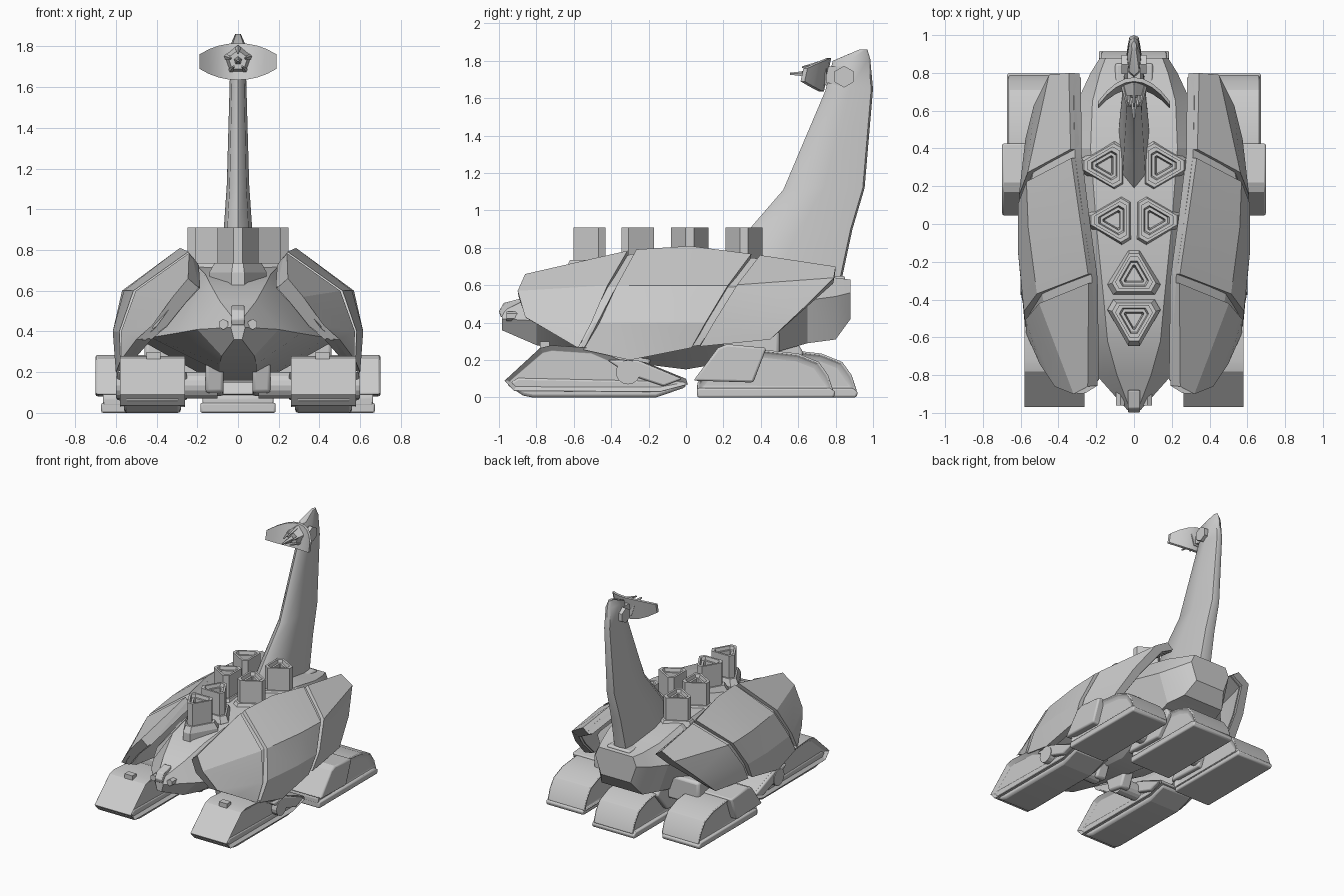
import bpy, bmesh
from math import radians, sin, cos, pi
from mathutils import Vector, Matrix

if "Cube" in bpy.data.objects:
    bpy.data.objects.remove(bpy.data.objects["Cube"])


def finish(name, bm, mirror=False, bevel=0.0):
    bmesh.ops.recalc_face_normals(bm, faces=bm.faces)
    me = bpy.data.meshes.new(name)
    bm.to_mesh(me)
    bm.free()
    ob = bpy.data.objects.new(name, me)
    bpy.context.collection.objects.link(ob)
    if bevel:
        b = ob.modifiers.new("bevel", 'BEVEL')
        b.width, b.segments, b.limit_method = bevel, 2, 'ANGLE'
        b.angle_limit = radians(35)
    if mirror:
        ob.modifiers.new("mirror", 'MIRROR')
    return ob


def loft(name, rings, **kw):
    """Skin a list of equal-length point rings and cap both ends."""
    bm = bmesh.new()
    vs = [[bm.verts.new(p) for p in r] for r in rings]
    n = len(rings[0])
    for a, b in zip(vs, vs[1:]):
        for i in range(n):
            j = (i + 1) % n
            bm.faces.new((a[i], a[j], b[j], b[i]))
    bm.faces.new(vs[0])
    bm.faces.new(vs[-1])
    return finish(name, bm, **kw)


def slab(name, prof, x0, x1, inset=0.0, **kw):
    """Extrude a (y, z) profile along x, with optional recessed sides."""
    bm = bmesh.new()
    a = [bm.verts.new((x0, y, z)) for y, z in prof]
    b = [bm.verts.new((x1, y, z)) for y, z in prof]
    n = len(prof)
    for i in range(n):
        bm.faces.new((a[i], a[(i + 1) % n], b[(i + 1) % n], b[i]))
    caps = [bm.faces.new(a), bm.faces.new(b)]
    bmesh.ops.recalc_face_normals(bm, faces=bm.faces)
    if inset:
        bmesh.ops.inset_individual(bm, faces=caps, thickness=inset, depth=-inset * 0.8)
    return finish(name, bm, **kw)


def cyl(name, p, q, r1, r2, n=16, **kw):
    p, q = Vector(p), Vector(q)
    d = q - p
    m = Matrix.Translation((p + q) / 2) @ d.to_track_quat('Z', 'Y').to_matrix().to_4x4()
    bm = bmesh.new()
    bmesh.ops.create_cone(bm, cap_ends=True, segments=n, radius1=r1, radius2=r2,
                          depth=d.length, matrix=m)
    return finish(name, bm, **kw)


def box(name, x, y, z, **kw):
    return slab(name, [(y[0], z[0]), (y[1], z[0]), (y[1], z[1]), (y[0], z[1])], *x, **kw)


# Central hull: y, top width/height, side width/height, keel width/height
hull = [(-0.985, .02, .46, .035, .42, .02, .36), (-0.8, .09, .55, .20, .41, .08, .28),
        (-0.62, .14, .64, .31, .39, .09, .24), (-0.4, .16, .68, .43, .37, .09, .20),
        (0, .20, .72, .52, .38, .11, .15), (0.4, .23, .72, .50, .46, .20, .22),
        (0.65, .22, .67, .30, .52, .22, .29), (0.80, .18, .64, .23, .54, .18, .31),
        (0.88, .15, .63, .18, .56, .13, .42)]
loft("hull", [[(-a, y, b), (a, y, b), (c, y, d), (e, y, f), (-e, y, f), (-c, y, d)]
              for y, a, b, c, d, e, f in hull])

# Segmented side shells, separated by slanted seams over a backing layer
S = [[Vector(p) for p in s] for s in (
    ((.245, -.86, .66), (.32, -.90, .57), (.42, -.86, .43), (.50, -.74, .36)),
    ((.24, -.29, .79), (.51, -.40, .60), (.58, -.49, .40), (.575, -.57, .26)),
    ((.285, .02, .81), (.56, -.02, .60), (.615, -.14, .40), (.60, -.30, .20)),
    ((.335, .37, .765), (.57, .24, .60), (.615, .12, .40), (.60, .05, .27)),
    ((.345, .80, .70), (.45, .79, .64), (.53, .63, .48), (.575, .45, .31)))]


def mix(i, j, t):
    return [a.lerp(b, t) for a, b in zip(S[i], S[j])]


def shell_ring(s, near, far):
    def push(p, t):
        return p + t * (Vector((-.05, p.y * .97, .4)) - p).normalized()
    return [push(p, near) for p in s] + [push(p, far) for p in reversed(s)]


plates = {"front_shell": [S[0], mix(0, 1, .96)],
          "middle_shell": [mix(1, 2, .08), S[2], mix(2, 3, .94)],
          "rear_shell": [mix(3, 4, .06), S[4]]}
for name, rows in plates.items():
    loft(name, [shell_ring(s, 0, .07) for s in rows], mirror=True)
loft("shell_backing", [shell_ring(s, .03, .08) for s in
                       [mix(0, 1, .05)] + S[1:4] + [mix(3, 4, .95)]], mirror=True)


# Launcher tubes: truncated triangles with a flared base and a triangular bore
def tri(c, ang, r, z, d=12):
    out = []
    for k in range(3):
        for s in (-d, d):
            a = radians(ang + 120 * k + s)
            out.append((c[0] + r * cos(a), c[1] + r * sin(a), z))
    return out


tubes = [((.145, .31), 0), ((.107, .02), 0), ((-.145, .31), 180), ((-.107, .02), 180),
         ((0, -.275), 90), ((0, -.5), -90)]
for c, a in tubes:
    loft("launcher_base", [tri(c, a, .148, .61), tri(c, a, .148, .69), tri(c, a, .122, .735)])
    loft("launcher_tube", [tri(c, a, .105, .70), tri(c, a, .105, .91), tri(c, a, .082, .91),
                           tri(c, a, .073, .885), tri(c, a, .058, .885, 5),
                           tri(c, a, .046, .78, 5)])

# Tall mast: z, front y, back y, half width
mast = [(.62, .10, .83, .085), (.90, .33, .89, .07), (1.12, .52, .955, .055),
        (1.65, .745, 1.0, .04), (1.81, .785, .985, .036), (1.86, .92, .97, .014)]
mast_ob = loft("mast", [[(0, f, z - .01), (w * .75, f + .12 * (b - f), z),
                         (w, f + .5 * (b - f), z), (w * .6, b - .01, z), (0, b, z),
                         (-w * .6, b - .01, z), (-w, f + .5 * (b - f), z),
                         (-w * .75, f + .12 * (b - f), z)] for z, f, b, w in mast])
box("mast_foot", (-.10, .10), (.60, .85), (.58, .65), bevel=.012)

# Curved dish, emitter and hinge at the mast tip
dish = []
for i in range(9):
    u = i / 4 - 1
    h = .035 + .055 * (1 - abs(u) ** 2.2)
    y = .62 + .115 * (1 - u * u)
    dish.append([(.19 * u, y + .22 * s * h + t, 1.725 + s * h)
                 for s, t in ((-1, 0), (1, 0), (1, .022), (-1, .022))])
loft("dish", dish)
cyl("dish_emitter", (0, .75, 1.73), (0, .68, 1.73), .076, .05, 5)
cyl("emitter_spike", (0, .67, 1.73), (0, .555, 1.73), .02, .006, 5)
for k in range(5):
    a = 2 * pi * k / 5 + pi / 2
    cyl("emitter_prong", (.06 * cos(a), .74, 1.73 + .06 * sin(a)),
        (.035 * cos(a), .62, 1.73 + .035 * sin(a)), .016, .005, 5)
cyl("dish_hinge", (-.065, .845, 1.715), (.065, .845, 1.715), .058, .058, 6)
slab("dish_arm", [(.73, 1.69), (.84, 1.66), (.84, 1.77), (.73, 1.77)], -.035, .035)

# Nose sensor and guns
slab("nose_sensor", [(-1, .46), (-.975, .505), (-.88, .53), (-.88, .44), (-.99, .43)],
     -.032, .032, bevel=.006)
cyl("nose_gun", (.072, -.96, .435), (.072, -.84, .435), .026, .026, 6, mirror=True)

# Front track pods
slab("front_pod", [(-.97, .09), (-.78, .265), (-.72, .28), (-.50, .265), (-.36, .205),
                   (-.22, .19), (0, .10), (.01, .07), (-.14, .03), (-.92, .035)],
     .26, .58, inset=.03, mirror=True, bevel=.018)
slab("front_tread", [(-.96, .07), (-.87, .01), (-.82, 0), (-.16, 0), (0, .055), (0, .09),
                     (-.9, .11)], .28, .56, mirror=True, bevel=.016)
slab("front_pod_guard", [(-.42, .20), (-.26, .20), (-.02, .10), (-.12, .06), (-.30, .12)],
     .25, .595, mirror=True, bevel=.01)
box("front_pod_latch", (.38, .45), (-.78, -.73), (.26, .3), mirror=True)
cyl("front_axle", (.1, -.31, .135), (.60, -.31, .135), .065, .065, 16, mirror=True)
slab("front_axle_mount", [(-.42, .25), (-.38, .1), (-.24, .08), (-.18, .22)], .07, .16,
     mirror=True, bevel=.015)

# Rear track pods, covers and the central rear pod
rear = [(.06, .03), (.06, .08), (.18, .24), (.42, .255), (.60, .235), (.71, .19),
        (.76, .12), (.79, .03)]
tread = [(.06, 0), (.06, .05), (.77, .05), (.80, .03), (.79, 0)]
slab("rear_pod", rear, .33, .67, inset=.03, mirror=True, bevel=.015)
slab("rear_tread", tread, .345, .672, mirror=True, bevel=.01)
slab("rear_pod_cover", [(.04, .09), (.17, .265), (.22, .285), (.43, .265), (.36, .08)],
     .32, .70, mirror=True, bevel=.012)
slab("centre_pod", [(y + .125, z) for y, z in rear], -.18, .18, inset=.03, bevel=.015)
slab("centre_tread", [(y + .12, z) for y, z in tread], -.185, .185, bevel=.01)
slab("centre_pod_cover", [(.16, .09), (.28, .28), (.60, .285), (.63, .235), (.5, .08)],
     -.195, .195, bevel=.012)
cyl("rear_axle", (-.6, .33, .16), (.6, .33, .16), .06, .06)
box("rear_suspension", (.18, .46), (.2, .5), (.17, .36), mirror=True, bevel=.02)

# Shading: flat facets, soft across shallow angles; the mast is rounder
objs = list(bpy.context.scene.objects)
for group, angle in (([o for o in objs if o is not mast_ob], 18), ([mast_ob], 45)):
    for ob in objs:
        ob.select_set(ob in group)
    bpy.context.view_layer.objects.active = group[0]
    bpy.ops.object.shade_smooth_by_angle(angle=radians(angle))
